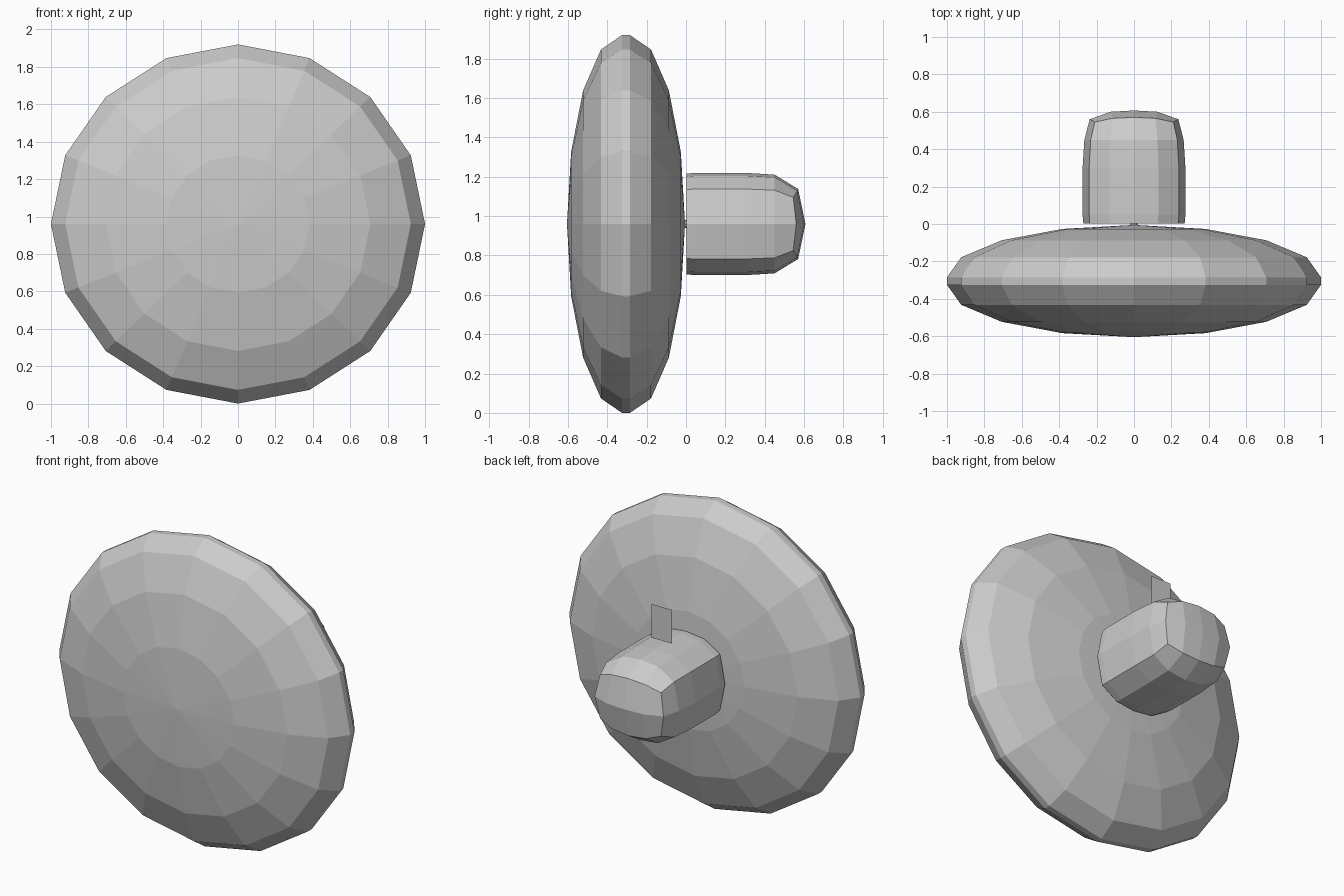
import bpy, bmesh, math

if "Cube" in bpy.data.objects:
    bpy.data.objects.remove(bpy.data.objects["Cube"])

CZ = 0.96  # height of the shared axis

mat = bpy.data.materials.new("light grey")
mat.diffuse_color = (0.6, 0.6, 0.6, 1)
mat.use_nodes = True
mat.node_tree.nodes["Principled BSDF"].inputs["Base Color"].default_value = mat.diffuse_color


def finish(name, bm):
    bmesh.ops.recalc_face_normals(bm, faces=bm.faces[:])
    mesh = bpy.data.meshes.new(name)
    bm.to_mesh(mesh)
    bm.free()
    mesh.materials.append(mat)
    obj = bpy.data.objects.new(name, mesh)
    bpy.context.collection.objects.link(obj)
    return obj


def ring(bm, pts):
    return [bm.verts.new((x, y, CZ + z)) for x, y, z in pts]


def bridge(bm, a, b):
    n = len(a)
    for i in range(n):
        j = (i + 1) % n
        bm.faces.new((a[i], a[j], b[j], b[i]))


def fan(bm, loop, tip):
    for i in range(len(loop)):
        bm.faces.new((loop[i], loop[(i + 1) % len(loop)], tip))


# Large lens-shaped disc: two flattened half spheres joined by a narrow rim
bm = bmesh.new()
steps = [math.radians(22.5 * k) for k in range(1, 5)]
profile = [(-0.325 - 0.28 * math.cos(a), math.sin(a)) for a in steps]
profile += [(-0.285 + 0.28 * math.cos(a), math.sin(a)) for a in reversed(steps)]
rings = []
for y, r in profile:
    rings.append(ring(bm, [(r * math.cos(t), y, 0.96 * r * math.sin(t))
                           for t in (math.tau * i / 16 for i in range(16))]))
for a, b in zip(rings, rings[1:]):
    bridge(bm, a, b)
fan(bm, rings[0], bm.verts.new((0, -0.605, CZ)))
fan(bm, rings[-1], bm.verts.new((0, -0.005, CZ)))
finish("disc", bm)

# Rounded boxy knob behind the disc
bm = bmesh.new()


def section(corner, quarter, middle, side):
    """12-point mirrored ring; every argument is (x, y, z) in the upper right."""
    def flip(p, sx, sz):
        return (p[0] * sx, p[1], p[2] * sz)
    top = [flip(corner, -1, 1), flip(quarter, -1, 1), middle, quarter, corner]
    bottom = [flip(p, 1, -1) for p in reversed(top)]
    return ring(bm, top + [side] + bottom + [flip(side, -1, 1)])


loops = []
for y, s in ((0.003, 0.985), (0.05, 1.0), (0.30, 1.0), (0.45, 0.965)):
    loops.append(section((0.24 * s, y, 0.178 * s), (0.13 * s, y, 0.245 * s),
                         (0, y, 0.26 * s), (0.275 * s, y, 0)))
loops.append(section((0.21, 0.545, 0.135), (0.115, 0.565, 0.168),
                     (0, 0.57, 0.178), (0.237, 0.56, 0)))
for a, b in zip(loops, loops[1:]):
    bridge(bm, a, b)
bm.faces.new(loops[0])
rim = loops[-1]
inner = ring(bm, [(-0.125, 0.60, 0), (0, 0.607, 0), (0.125, 0.60, 0)])
mid = [rim[11]] + inner + [rim[5]]
for row in (rim[0:5], rim[10:5:-1]):
    for i in range(4):
        bm.faces.new((row[i], row[i + 1], mid[i + 1], mid[i]))
finish("knob", bm)

# Tiny spindle joining disc and knob
bm = bmesh.new()
ends = [ring(bm, [(0.02 * math.cos(t), y, 0.02 * math.sin(t))
                  for t in (math.tau * i / 8 for i in range(8))])
        for y in (-0.015, 0.005)]
bridge(bm, *ends)
for e in ends:
    bm.faces.new(e)
finish("spindle", bm)

# Paper-thin upright plate floating above the knob
bm = bmesh.new()
bm.faces.new(ring(bm, [(-0.07, 0.237, 0.285), (0.07, 0.237, 0.285),
                       (0.07, 0.237, 0.495), (-0.07, 0.237, 0.495)]))
finish("plate", bm)
